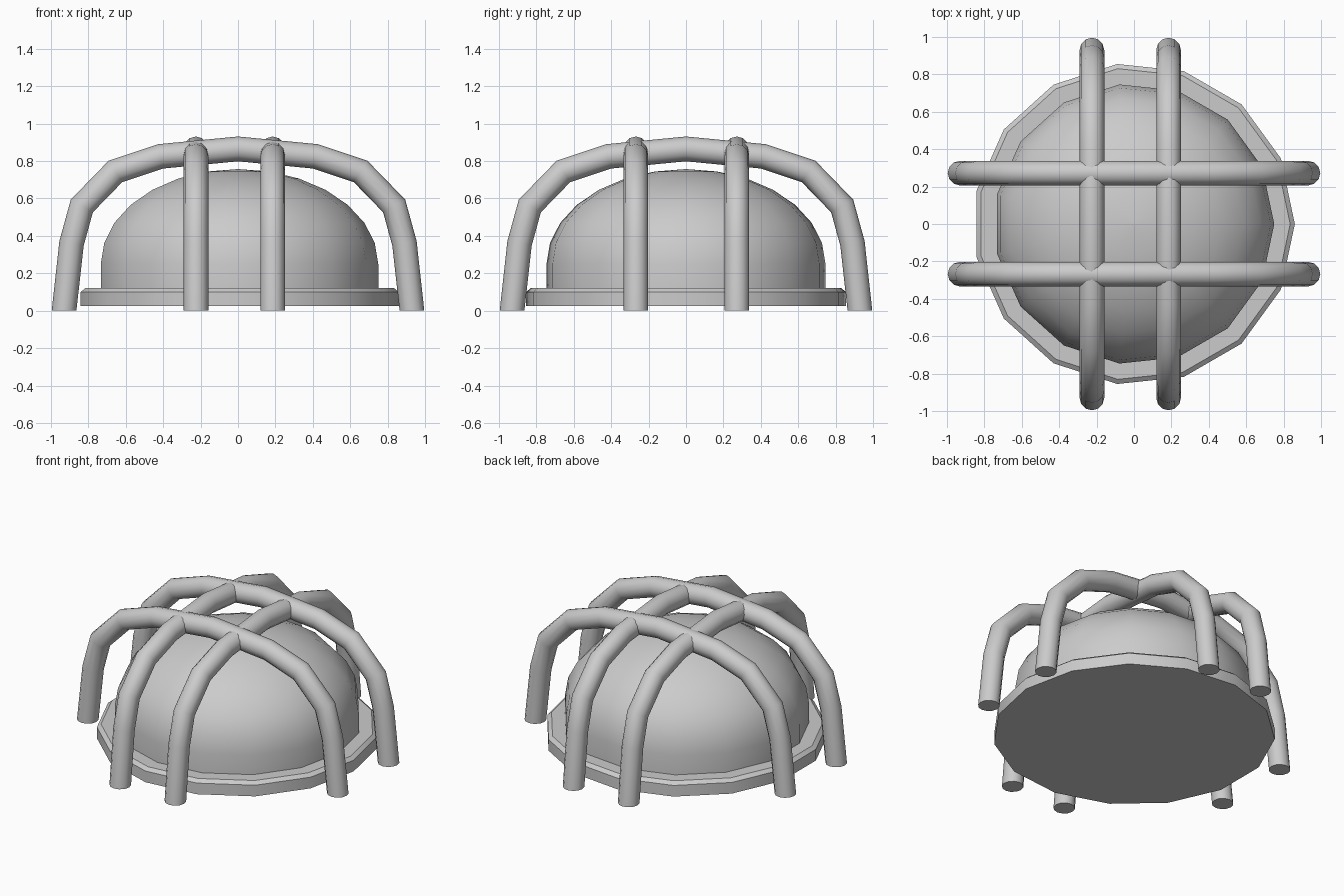
import bpy, bmesh
from math import sin, cos, pi, radians
from mathutils import Vector

if "Cube" in bpy.data.objects:
    bpy.data.objects.remove(bpy.data.objects["Cube"])

SIDES = 15


def finish(name, bm, angle):
    bmesh.ops.recalc_face_normals(bm, faces=bm.faces[:])
    me = bpy.data.meshes.new(name)
    bm.to_mesh(me)
    bm.free()
    ob = bpy.data.objects.new(name, me)
    bpy.context.collection.objects.link(ob)
    bpy.ops.object.select_all(action='DESELECT')
    ob.select_set(True)
    bpy.context.view_layer.objects.active = ob
    bpy.ops.object.shade_smooth_by_angle(angle=radians(angle))
    return ob


def skin(bm, rings):
    # joins rings of equal size and caps both ends
    vs = [[bm.verts.new(p) for p in r] for r in rings]
    n = len(vs[0])
    for a, b in zip(vs, vs[1:]):
        for i in range(n):
            j = (i + 1) % n
            bm.faces.new((a[i], a[j], b[j], b[i]))
    bm.faces.new(vs[0])
    bm.faces.new(vs[-1])
    return vs


def lathe(name, profile, angle):
    bm = bmesh.new()
    rings = [[(r * cos(2 * pi * i / SIDES), r * sin(2 * pi * i / SIDES), z)
              for i in range(SIDES)] for r, z in profile]
    skin(bm, rings)
    bmesh.ops.remove_doubles(bm, verts=bm.verts[:], dist=1e-4)
    return finish(name, bm, angle)


# Base flange with a chamfered rim
lathe("base_flange", [(0.86, 0.025), (0.86, 0.10), (0.835, 0.12)], 30)

# Domed lens: short straight wall, then an elliptical cap
dome = [(0.75, 0.10), (0.75, 0.25)]
dome += [(0.75 * cos(t), 0.25 + 0.507 * sin(t))
         for t in [pi / 2 * k / 7 for k in range(1, 7)]]
dome.append((0.003, 0.757))
lathe("dome_lens", dome, 40)

# Arched guard bars, mitred at each bend and cut flat at the floor
half = [(0.93, 0.0), (0.89, 0.36), (0.835, 0.56), (0.655, 0.745), (0.415, 0.825)]
path = [Vector((-u, z)) for u, z in half] + [Vector((0, 0.865))]
path += [Vector(p) for p in reversed(half)]
RADIUS, BAR_SIDES = 0.066, 12


def guard_bar(name, offset, along_x):
    bm = bmesh.new()
    rings = []
    for k, p in enumerate(path):
        if k == 0:
            miter = Vector((-1, 0))
        elif k == len(path) - 1:
            miter = Vector((1, 0))
        else:
            d1 = (p - path[k - 1]).normalized()
            d2 = (path[k + 1] - p).normalized()
            t = (d1 + d2).normalized()
            miter = Vector((-t.y, t.x)) / t.dot(d1)
        ring = []
        for i in range(BAR_SIDES):
            a = 2 * pi * i / BAR_SIDES
            q = p + miter * RADIUS * cos(a)
            w = offset + RADIUS * sin(a)
            ring.append((q.x, w, q.y) if along_x else (w, q.x, q.y))
        rings.append(ring)
    skin(bm, rings)
    finish(name, bm, 40)


guard_bar("guard_bar_front", -0.268, True)
guard_bar("guard_bar_back", 0.272, True)
guard_bar("guard_bar_left", -0.225, False)
guard_bar("guard_bar_right", 0.185, False)
